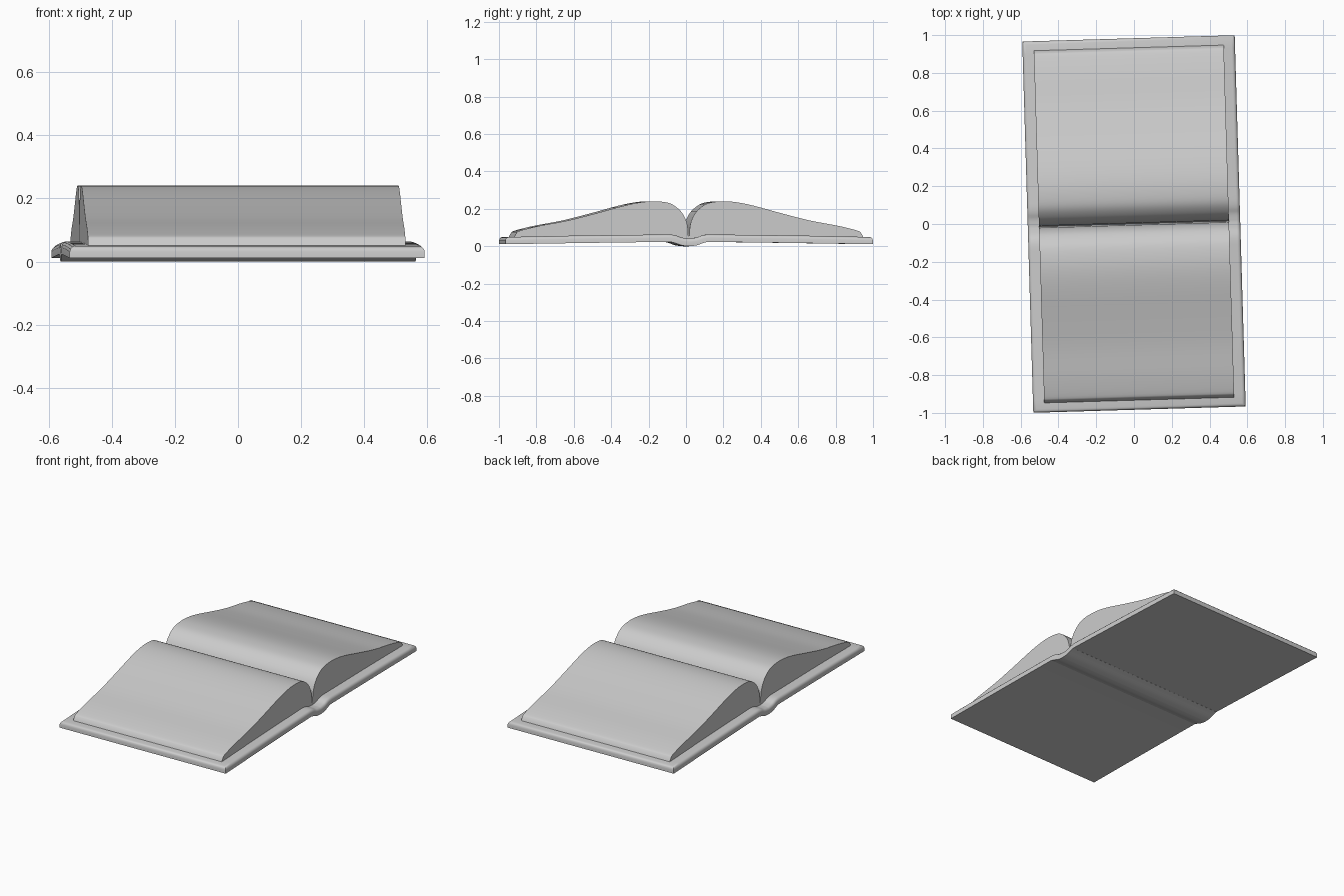
import bpy, bmesh, math

if "Cube" in bpy.data.objects:
    bpy.data.objects.remove(bpy.data.objects["Cube"])

TILT = math.radians(1.7)   # the whole book is turned slightly about z


def smooth_path(pts, steps):
    """Catmull-Rom interpolation through (y, z) points."""
    p = [pts[0]] + pts + [pts[-1]]
    out = []
    for i in range(1, len(p) - 2):
        for s in range(steps):
            t = s / steps
            out.append(tuple(
                0.5 * (2 * b + (c - a) * t + (2 * a - 5 * b + 4 * c - d) * t ** 2
                       + (3 * b - a - 3 * c + d) * t ** 3)
                for a, b, c, d in zip(p[i - 1], p[i], p[i + 1], p[i + 2])))
    return out + [pts[-1]]


def mirrored(half):
    """Half path running from y = 0 outwards -> full path from -y to +y."""
    return [(-y, z) for y, z in reversed(half[1:])] + half


def extrude_profile(name, top, bottom, half_width, bevel, rim_z, segments):
    """Sweep a closed y-z section along x and round its upper outline."""
    outline = top + bottom[::-1]
    bm = bmesh.new()
    verts = [bm.verts.new((-half_width, y, z)) for y, z in outline]
    face = bm.faces.new(verts)
    ext = bmesh.ops.extrude_face_region(bm, geom=[face], use_keep_orig=True)
    moved = [v for v in ext["geom"] if isinstance(v, bmesh.types.BMVert)]
    bmesh.ops.translate(bm, verts=moved, vec=(2 * half_width, 0, 0))
    bmesh.ops.recalc_face_normals(bm, faces=bm.faces)
    rim = [e for e in bm.edges if e.is_manifold
           and e.calc_face_angle() > math.radians(50)
           and min(v.co.z for v in e.verts) > rim_z
           and max(abs(v.co.y) for v in e.verts) > 0.001]
    bmesh.ops.bevel(bm, geom=rim, offset=bevel, segments=segments,
                    profile=0.5, affect='EDGES', clamp_overlap=True)
    bmesh.ops.recalc_face_normals(bm, faces=bm.faces)
    mesh = bpy.data.meshes.new(name)
    bm.to_mesh(mesh)
    bm.free()
    obj = bpy.data.objects.new(name, mesh)
    bpy.context.collection.objects.link(obj)
    obj.rotation_euler.z = TILT
    bpy.ops.object.select_all(action='DESELECT')
    obj.select_set(True)
    bpy.context.view_layer.objects.active = obj
    bpy.ops.object.shade_smooth_by_angle(angle=math.radians(40))
    return obj


# Cover boards with the rounded spine bulging down in the middle
cover_top = smooth_path([(0, 0.042), (0.04, 0.047), (0.09, 0.062), (0.2, 0.062),
                         (0.6, 0.057), (0.983, 0.049)], 4)
cover_bottom = smooth_path([(0, 0.0), (0.04, 0.005), (0.09, 0.021), (0.15, 0.023),
                            (0.6, 0.017), (0.983, 0.011)], 4)
extrude_profile("cover", mirrored(cover_top), mirrored(cover_bottom),
                0.5625, 0.018, 0.033, 3)

# Two arched page blocks meeting in the gutter
page_top = smooth_path([(0.004, 0.06), (0.007, 0.11), (0.022, 0.155), (0.05, 0.195),
                        (0.1, 0.229), (0.17, 0.24), (0.25, 0.236), (0.35, 0.216),
                        (0.5, 0.175), (0.65, 0.137), (0.8, 0.109), (0.9, 0.084),
                        (0.922, 0.07), (0.935, 0.045)], 4)
page_top = [(0, 0.055)] + page_top
page_bottom = [(0, 0.035), (0.09, 0.045), (0.93, 0.035)]
extrude_profile("pages", mirrored(page_top), mirrored(page_bottom),
                0.503, 0.002, 1.0, 1)
